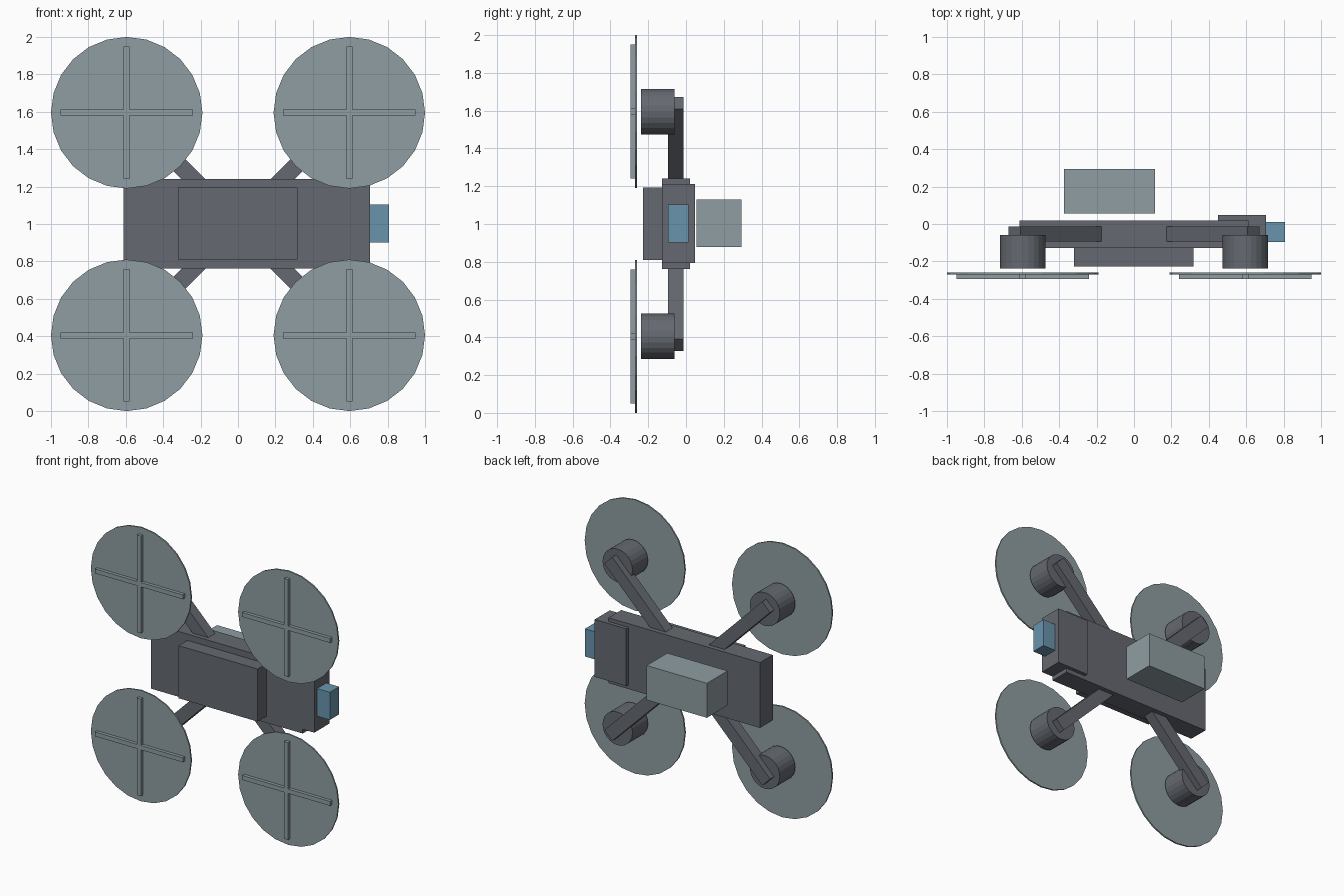
import bpy, math
from mathutils import Matrix

if "Cube" in bpy.data.objects:
    bpy.data.objects.remove(bpy.data.objects["Cube"])


def material(name, r, g, b):
    m = bpy.data.materials.new(name)
    lin = [((c / 255 + 0.055) / 1.055) ** 2.4 for c in (r, g, b)]
    m.diffuse_color = (*lin, 1)
    m.use_nodes = True
    m.node_tree.nodes["Principled BSDF"].inputs["Base Color"].default_value = m.diffuse_color
    return m


DARK = material("dark grey", 101, 105, 112)
PALE = material("pale grey green", 143, 157, 162)
BLUE = material("lens blue", 106, 148, 174)
ZC = 1.0  # height of the centre line


def box(name, x, y, z, mat, turn=0.0):
    """Box from (min, max) ranges, optionally turned about its own y axis."""
    mid = [(a + b) / 2 for a, b in (x, y, z)]
    size = [b - a for a, b in (x, y, z)]
    bpy.ops.mesh.primitive_cube_add(size=1, location=mid)
    ob = bpy.context.object
    ob.name = name
    ob.data.transform(Matrix.Rotation(turn, 4, 'Y') @ Matrix.Diagonal((*size, 1)))
    ob.data.materials.append(mat)
    return ob


def cylinder(name, x, z, radius, y, mat, sides=24):
    """Flat-faced cylinder along y."""
    bpy.ops.mesh.primitive_cylinder_add(vertices=sides, radius=radius, depth=y[1] - y[0],
                                        location=(x, (y[0] + y[1]) / 2, z))
    ob = bpy.context.object
    ob.name = name
    ob.data.transform(Matrix.Rotation(math.pi / 2, 4, 'X'))
    ob.data.materials.append(mat)
    return ob


# Central body, battery, nose, camera and rear pod
box("body", (-0.612, 0.612), (-0.127, 0.02), (ZC - 0.237, ZC + 0.24), DARK)
box("battery", (-0.32, 0.318), (-0.228, -0.127), (ZC - 0.19, ZC + 0.194), DARK)
box("nose", (0.45, 0.705), (-0.127, 0.047), (ZC - 0.206, ZC + 0.213), DARK)
box("camera", (0.705, 0.808), (-0.095, 0.012), (ZC - 0.098, ZC + 0.104), BLUE)
box("rear_pod", (-0.375, 0.112), (0.056, 0.294), (ZC - 0.122, ZC + 0.13), PALE)

# Four rotor units
R = 0.595
for sx, side in ((-1, "left"), (1, "right")):
    for sz, level in ((-1, "lower"), (1, "upper")):
        tag = f"{level}_{side}"
        x, z = sx * R, ZC + sz * R

        # Diagonal arm, its inner end buried in the body
        x0, z0, x1, z1 = 0.15, 0.152, 0.638, 0.640
        half = math.hypot(x1 - x0, z1 - z0) / 2
        cx, cz = sx * (x0 + x1) / 2, ZC + sz * (z0 + z1) / 2
        box("arm_" + tag, (cx - half, cx + half), (-0.094, -0.014),
            (cz - 0.045, cz + 0.045), DARK, turn=-sx * sz * math.pi / 4)

        # Motor, rotor disc and crossed blades
        cylinder("motor_" + tag, x, z, 0.121, (-0.238, -0.06), DARK)
        cylinder("rotor_disc_" + tag, x, z, 0.405, (-0.27, -0.259), PALE)
        for kind, w, h in (("horizontal", 0.355, 0.016), ("vertical", 0.016, 0.355)):
            box(f"{kind}_blade_{tag}", (x - w, x + w), (-0.294, -0.268), (z - h, z + h), PALE)
